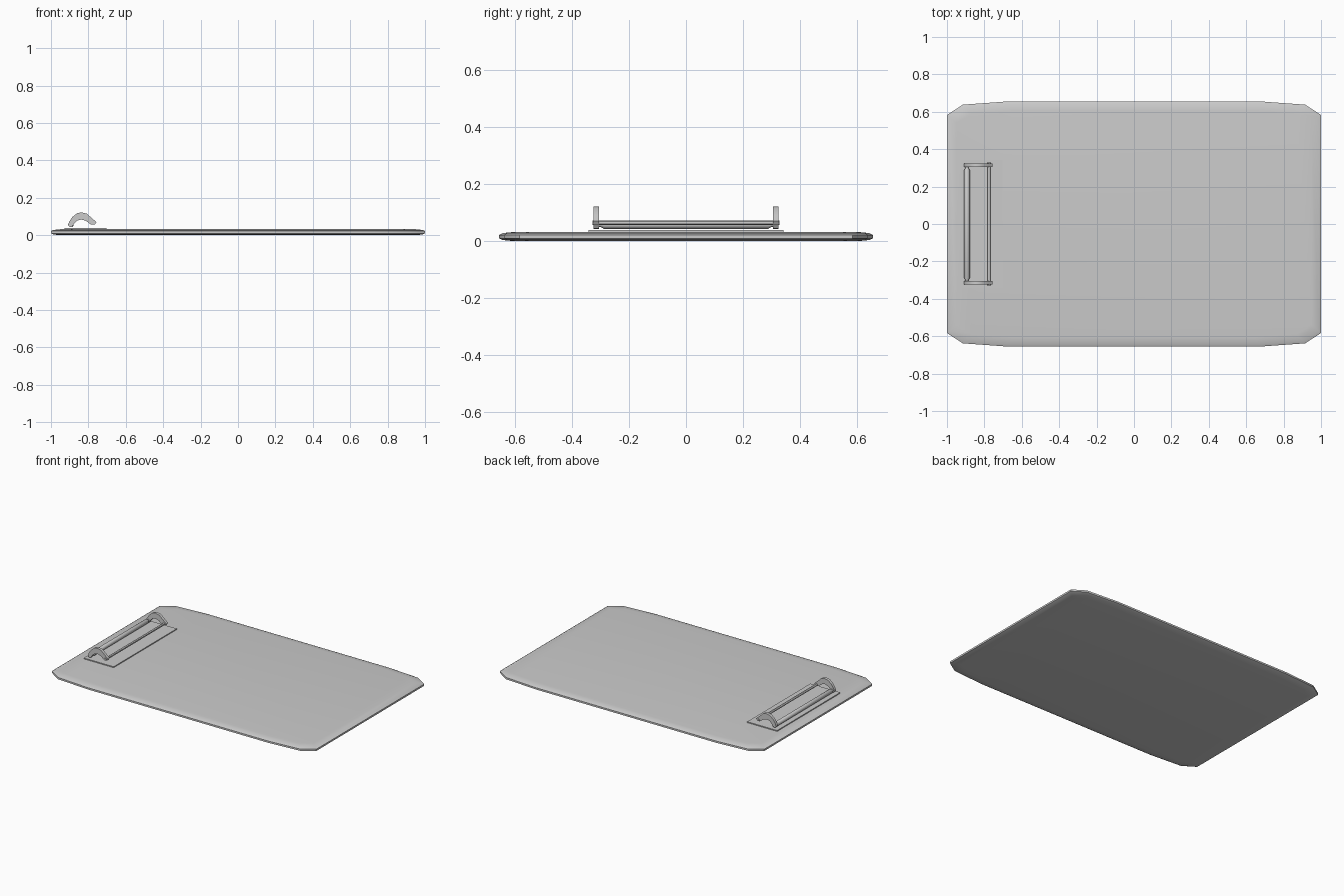
import bpy, bmesh, math

if "Cube" in bpy.data.objects:
    bpy.data.objects.remove(bpy.data.objects["Cube"])


def make_object(name, bm, angle=30):
    bmesh.ops.recalc_face_normals(bm, faces=bm.faces)
    mesh = bpy.data.meshes.new(name)
    bm.to_mesh(mesh)
    bm.free()
    ob = bpy.data.objects.new(name, mesh)
    bpy.context.collection.objects.link(ob)
    bpy.ops.object.select_all(action='DESELECT')
    ob.select_set(True)
    bpy.context.view_layer.objects.active = ob
    bpy.ops.object.shade_smooth_by_angle(angle=math.radians(angle))
    return ob


def loft(name, rings, angle=30):
    """Skin a list of equal-length rings and cap both ends."""
    bm = bmesh.new()
    vs = [[bm.verts.new(p) for p in ring] for ring in rings]
    n = len(rings[0])
    for a, b in zip(vs, vs[1:]):
        for i in range(n):
            j = (i + 1) % n
            bm.faces.new((a[i], a[j], b[j], b[i]))
    bm.faces.new(vs[0])
    bm.faces.new(vs[-1])
    return make_object(name, bm, angle)


def bar(name, x, z, stations, sides=12):
    """Round bar along y, stations = (y, radius)."""
    rings = []
    for y, r in stations:
        rings.append([(x + r * math.cos(2 * math.pi * i / sides), y,
                       z + r * math.sin(2 * math.pi * i / sides))
                      for i in range(sides)])
    return loft(name, rings)


# board: chamfered outline with softened rim
quarter = [(1.0, 0.583), (0.915, 0.638), (0.68, 0.655)]
outline = (quarter + [(-x, y) for x, y in reversed(quarter)]
           + [(-x, -y) for x, y in quarter]
           + [(x, -y) for x, y in reversed(quarter)])


def board_ring(inset, z):
    return [(x * (1 - inset), y * (1 - inset / 0.655), z) for x, y in outline]


loft("board", [board_ring(i, z) for i, z in
               ((0.05, 0.0), (0.012, 0.004), (0.0, 0.010),
                (0.0, 0.022), (0.012, 0.028), (0.05, 0.032))], 40)

# clip base plate
bm = bmesh.new()
bmesh.ops.create_cube(bm, size=1)
for v in bm.verts:
    v.co.x = -0.815 + v.co.x * 0.226
    v.co.y *= 0.682
    v.co.z = 0.034 + v.co.z * 0.009
make_object("clip_plate", bm)

# arched side arms
arch = [(-0.908, 0.052), (-0.904, 0.070), (-0.885, 0.098), (-0.860, 0.118),
        (-0.835, 0.122), (-0.808, 0.115), (-0.780, 0.090), (-0.757, 0.070),
        (-0.765, 0.057), (-0.785, 0.056), (-0.815, 0.078), (-0.838, 0.084),
        (-0.860, 0.078), (-0.878, 0.060), (-0.887, 0.045), (-0.900, 0.043)]
for side, label in ((-1, "front"), (1, "back")):
    loft("clip_arm_" + label,
         [[(x, side * y, z) for x, z in arch] for y in (0.305, 0.324)])

# clamping bar with tapered ends, and thin lever bar
bar("clamp_bar", -0.893, 0.058,
    [(-0.312, 0.008), (-0.300, 0.008), (-0.288, 0.015),
     (0.288, 0.015), (0.300, 0.008), (0.312, 0.008)])
bar("lever_bar", -0.775, 0.064, [(-0.328, 0.008), (0.328, 0.008)])
